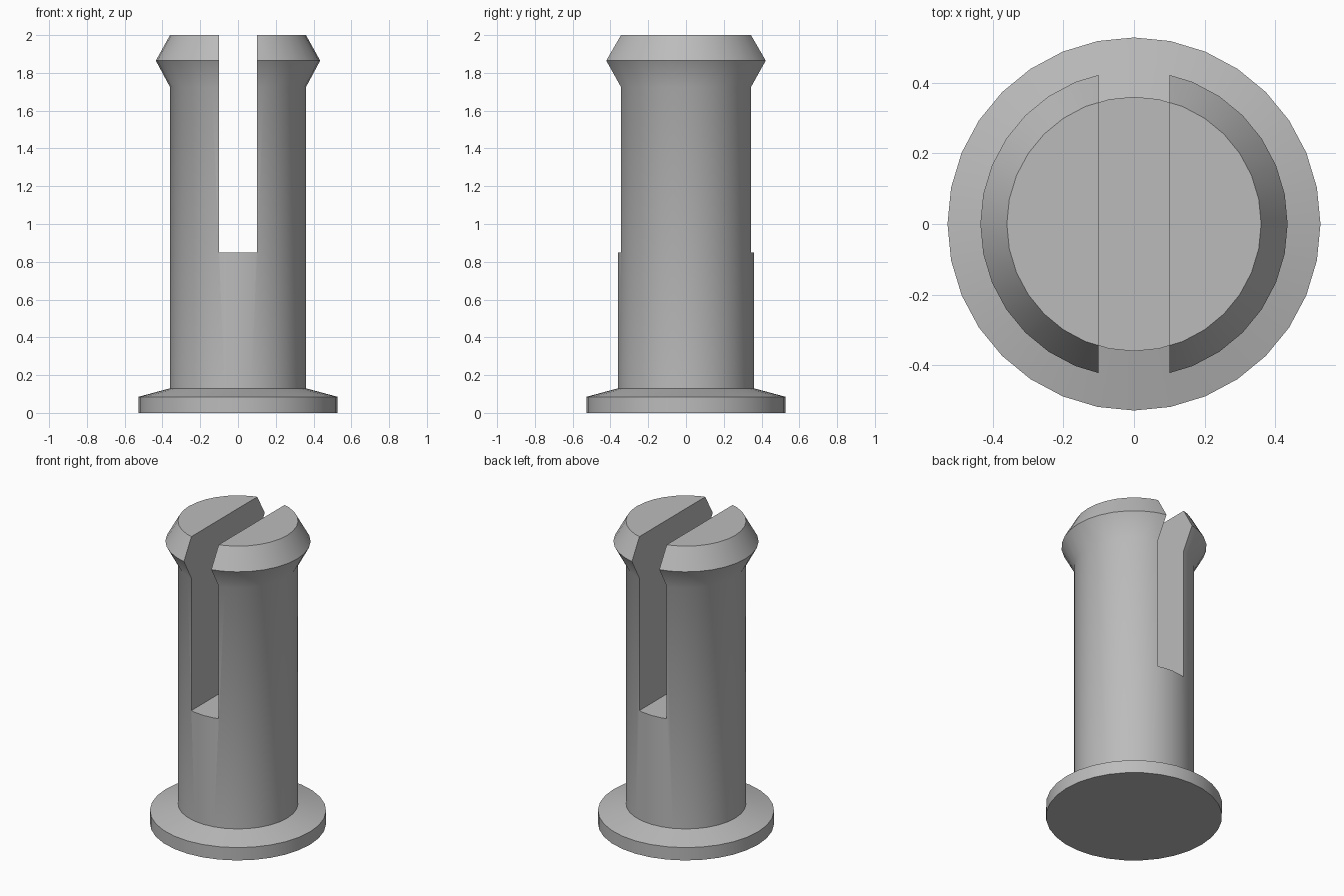
import bpy
import bmesh
from math import radians, tau

SIDES = 32
SLOT_WIDTH = 0.2
SLOT_FLOOR = 0.85

if "Cube" in bpy.data.objects:
    bpy.data.objects.remove(bpy.data.objects["Cube"])

grey = bpy.data.materials.new("mid_grey")
grey.use_nodes = True
grey.diffuse_color = (0.5, 0.5, 0.5, 1)
grey.node_tree.nodes["Principled BSDF"].inputs["Base Color"].default_value = (0.5, 0.5, 0.5, 1)


def lathe(name, profile):
    """Spin an (radius, height) profile that starts and ends on the axis."""
    bm = bmesh.new()
    verts = [bm.verts.new((r, 0, z)) for r, z in profile]
    edges = [bm.edges.new(pair) for pair in zip(verts, verts[1:])]
    bmesh.ops.spin(bm, geom=verts + edges, cent=(0, 0, 0), axis=(0, 0, 1),
                   angle=tau, steps=SIDES, use_duplicate=False)
    bmesh.ops.remove_doubles(bm, verts=bm.verts, dist=0.0005)
    # Merge the end triangles into flat caps
    hubs = [v for v in bm.verts if v.co.xy.length < 0.001]
    bmesh.ops.dissolve_verts(bm, verts=hubs)
    bmesh.ops.recalc_face_normals(bm, faces=bm.faces)
    mesh = bpy.data.meshes.new(name)
    bm.to_mesh(mesh)
    bm.free()
    obj = bpy.data.objects.new(name, mesh)
    bpy.context.collection.objects.link(obj)
    mesh.materials.append(grey)
    return obj


# Pin: flange, tapered shoulder, shaft and flared snap collar
pin = lathe("snap_pin", [
    (0, 0), (0.528, 0), (0.528, 0.085),
    (0.36, 0.13), (0.36, 1.725),
    (0.435, 1.865), (0.36, 2), (0, 2),
])

# Slot that splits the upper shaft front to back
bpy.ops.mesh.primitive_cube_add(size=1, location=(0, 0, SLOT_FLOOR + 1))
cutter = bpy.context.object
cutter.name = "slot_cutter"
cutter.scale = (SLOT_WIDTH, 2, 2)
cutter.hide_render = True

bpy.ops.object.select_all(action="DESELECT")
pin.select_set(True)
bpy.context.view_layer.objects.active = pin
slot = pin.modifiers.new("slot", "BOOLEAN")
slot.operation = "DIFFERENCE"
slot.solver = "EXACT"
slot.object = cutter
bpy.ops.object.modifier_apply(modifier=slot.name)
bpy.data.objects.remove(cutter)

# Smooth the round walls, keep the rims and slot crisp
bpy.ops.object.shade_smooth_by_angle(angle=radians(30))
